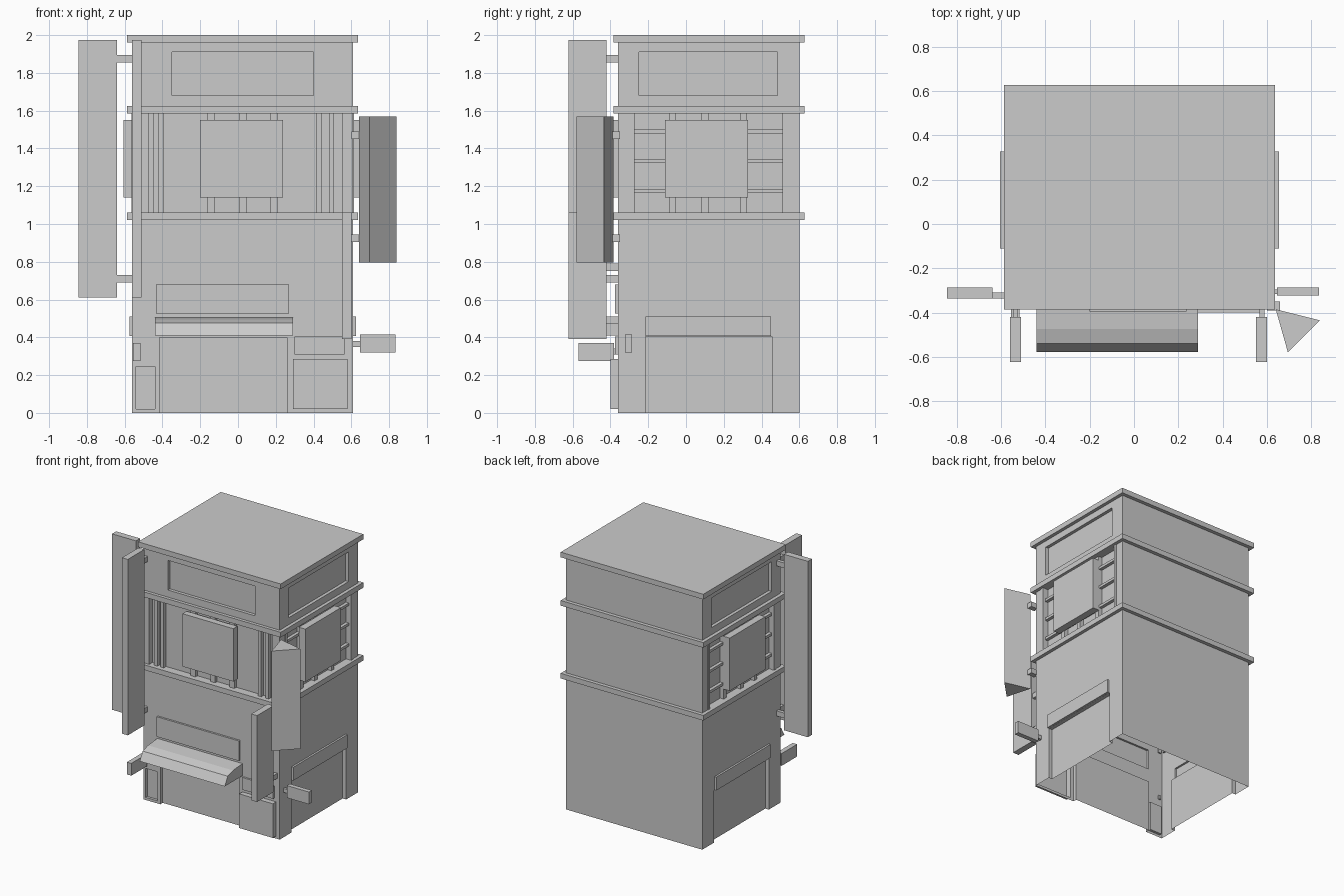
import bpy, bmesh
from mathutils import Vector

cube = bpy.data.objects.get("Cube")
if cube:
    bpy.data.objects.remove(cube, do_unlink=True)

grey = bpy.data.materials.new("plain_grey")
grey.use_nodes = True
grey.diffuse_color = (0.6, 0.6, 0.6, 1)
grey.node_tree.nodes["Principled BSDF"].inputs["Base Color"].default_value = (0.6, 0.6, 0.6, 1)


def finish(name, bm):
    mesh = bpy.data.meshes.new(name)
    bm.to_mesh(mesh)
    bm.free()
    mesh.materials.append(grey)
    obj = bpy.data.objects.new(name, mesh)
    bpy.context.scene.collection.objects.link(obj)
    return obj


def box_mesh(x, y, z):
    bm = bmesh.new()
    bmesh.ops.create_cube(bm, size=1)
    for v in bm.verts:
        v.co = [r[0] if c < 0 else r[1] for c, r in zip(v.co, (x, y, z))]
    return bm


def box(name, x, y, z):
    return finish(name, box_mesh(x, y, z))


def prism(name, points, axis, lo, hi):
    """Extrude a closed outline along x or z."""
    bm = bmesh.new()
    place = (lambda p: (lo, *p)) if axis == 0 else (lambda p: (*p, lo))
    face = bm.faces.new([bm.verts.new(place(p)) for p in points])
    new = bmesh.ops.extrude_face_region(bm, geom=[face], use_keep_orig=True)["geom"]
    for v in new:
        if isinstance(v, bmesh.types.BMVert):
            v.co[axis] = hi
    bmesh.ops.recalc_face_normals(bm, faces=bm.faces)
    return finish(name, bm)


def push_panel(bm, axis, wall, across, z, depth):
    """Cut a rectangle in a wall and push it out (+) or in (-)."""
    side = 1 if wall > 0 else -1
    other = 1 - axis

    def on_wall():
        return [f for f in bm.faces if all(abs(v.co[axis] - wall) < 1e-4 for v in f.verts)]

    for ax, values in ((other, across), (2, z)):
        for value in values:
            co, no = Vector(), Vector()
            co[ax], no[ax] = value, 1
            faces = on_wall()
            geom = faces + list({e for f in faces for e in f.edges}) + list({v for f in faces for v in f.verts})
            bmesh.ops.bisect_plane(bm, geom=geom, plane_co=co, plane_no=no, dist=1e-5)
    inside = []
    for f in on_wall():
        c = f.calc_center_median()
        if across[0] < c[other] < across[1] and z[0] < c.z < z[1]:
            inside.append(f)
    new = bmesh.ops.extrude_face_region(bm, geom=inside)["geom"]
    for v in new:
        if isinstance(v, bmesh.types.BMVert):
            v.co[axis] += side * depth
    old = [f for f in inside if f.is_valid]
    if old:
        bmesh.ops.delete(bm, geom=old, context='FACES')


X, Y = (-0.56, 0.61), (-0.36, 0.60)
FRONT = Y[0]

# Ground storey: hollow, open underneath, with pushed panels
bm = box_mesh(X, Y, (0, 1.03))
push_panel(bm, 1, FRONT, (-0.415, 0.26), (0, 0.40), -0.03)
push_panel(bm, 1, FRONT, (-0.435, 0.27), (0.525, 0.68), 0.015)
push_panel(bm, 1, FRONT, (-0.54, -0.44), (0.02, 0.245), -0.02)
push_panel(bm, 1, FRONT, (0.29, 0.58), (0.02, 0.285), 0.04)
push_panel(bm, 1, FRONT, (0.30, 0.565), (0.31, 0.405), 0.015)
for wall in X:
    push_panel(bm, 0, wall, (-0.215, 0.455), (0, 0.405), -0.03)
    push_panel(bm, 0, wall, (-0.215, 0.45), (0.406, 0.51), 0.015)
floor = [f for f in bm.faces if all(v.co.z < 1e-4 for v in f.verts)]
bmesh.ops.delete(bm, geom=floor, context='FACES')
finish("ground_storey", bm)

# Middle storey with deep window bays
bm = box_mesh(X, Y, (1.05, 1.60))
push_panel(bm, 1, FRONT, (-0.51, 0.55), (1.06, 1.585), -0.04)
for wall in X:
    push_panel(bm, 0, wall, (-0.275, 0.51), (1.06, 1.585), -0.04)
finish("middle_storey", bm)

# Top storey with shallow framed panels
bm = box_mesh(X, Y, (1.61, 1.97))
push_panel(bm, 1, FRONT, (-0.35, 0.40), (1.68, 1.91), -0.025)
for wall in X:
    push_panel(bm, 0, wall, (-0.25, 0.485), (1.68, 1.91), -0.025)
finish("top_storey", bm)

# Ledges and roof slab
for name, z in (("lower_ledge", (1.02, 1.06)), ("upper_ledge", (1.585, 1.625)), ("roof_slab", (1.96, 2.0))):
    box(name, (-0.588, 0.636), (-0.385, 0.628), z)

# Front bay: edge fins, centre bars and billboard
BAY = (1.05, 1.59)
for x in (-0.46, -0.407, 0.43, 0.495):
    box("front_fin", (x - 0.014, x + 0.014), (-0.35, -0.31), BAY)
for x in (-0.145, 0.025, 0.19):
    box("front_bar", (x - 0.02, x + 0.02), (-0.345, -0.31), BAY)
box("front_billboard", (-0.20, 0.237), (-0.395, -0.345), (1.14, 1.55))

# Side bays: lattice and billboard, mirrored about the tower centre
for side, name in ((1, "left"), (-1, "right")):
    def span(a, b):
        return sorted((0.025 + side * a, 0.025 + side * b))
    for y in (-0.07, 0.10, 0.305):
        box(name + "_bar", span(0.54, 0.575), (y - 0.018, y + 0.018), BAY)
    for z in (1.175, 1.335, 1.49):
        box(name + "_rail", span(0.54, 0.57), (-0.28, 0.515), (z - 0.01, z + 0.01))
    for y in (-0.285, 0.522):
        box(name + "_bay_trim", span(0.57, 0.59), (y - 0.012, y + 0.012), BAY)
    box(name + "_billboard", span(0.575, 0.63), (-0.11, 0.328), (1.14, 1.55))

# Awning over the front opening
prism("awning", [(-0.355, 0.41), (-0.355, 0.505), (-0.475, 0.495), (-0.54, 0.475), (-0.577, 0.41)],
      0, -0.44, 0.29)

# Blade signs with brackets
TALL = (0.61, 1.975)
box("side_tall_sign", (-0.845, -0.64), (-0.337, -0.287), TALL)
box("front_tall_sign", (-0.56, -0.51), (-0.623, -0.42), TALL)
for z in (0.71, 1.875):
    box("side_tall_bracket", (-0.65, -0.55), (-0.337, -0.31), (z - 0.02, z + 0.02))
    box("front_tall_bracket", (-0.547, -0.523), (-0.43, -0.35), (z - 0.02, z + 0.02))

box("front_short_sign", (0.55, 0.60), (-0.623, -0.42), (0.39, 1.06))
for z in (0.49, 0.77):
    box("front_short_bracket", (0.567, 0.59), (-0.43, -0.35), (z - 0.02, z + 0.02))

box("side_small_sign", (0.645, 0.835), (-0.323, -0.287), (0.32, 0.415))
box("side_small_bracket", (0.60, 0.65), (-0.315, -0.295), (0.35, 0.38))
box("front_small_sign", (-0.555, -0.517), (-0.57, -0.38), (0.275, 0.37))
box("front_small_bracket", (-0.545, -0.525), (-0.39, -0.35), (0.31, 0.34))

# Three-sided corner sign
prism("corner_sign", [(0.64, -0.385), (0.695, -0.58), (0.84, -0.435)], 2, 0.795, 1.57)
for z in (0.925, 1.47):
    box("corner_sign_bracket", (0.60, 0.66), (-0.39, -0.35), (z - 0.02, z + 0.02))
